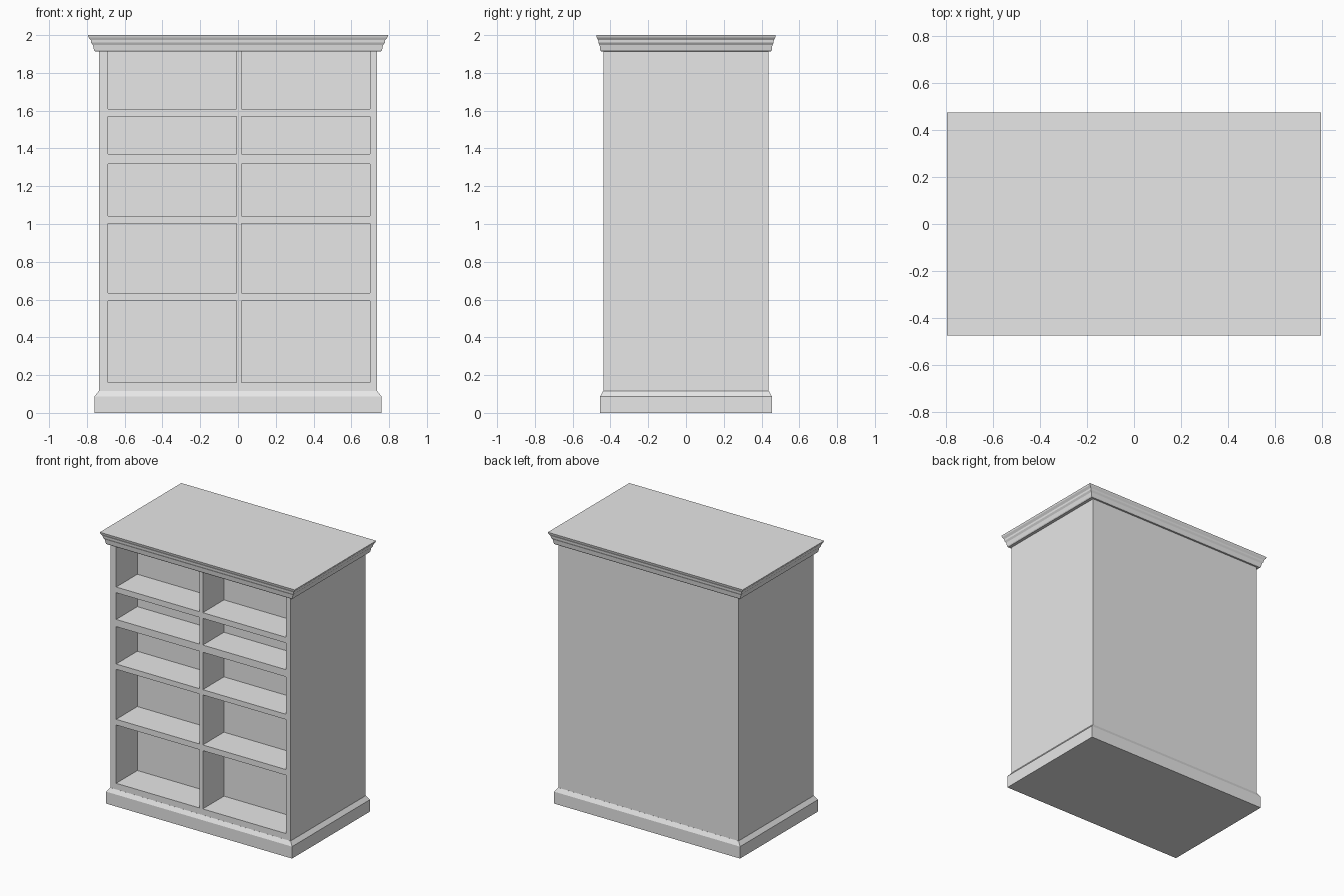
import bpy
import bmesh

default_cube = bpy.data.objects.get("Cube")
if default_cube:
    bpy.data.objects.remove(default_cube, do_unlink=True)

HALF_W, HALF_D = 0.735, 0.4375   # carcass half width and half depth
RECESS = 0.247                   # depth of the open compartments

grey = bpy.data.materials.new("plain_grey")
grey.use_nodes = True
grey.diffuse_color = (0.8, 0.8, 0.8, 1)
grey.node_tree.nodes["Principled BSDF"].inputs["Base Color"].default_value = (0.8, 0.8, 0.8, 1)


def finish(name, bm):
    """Turn a bmesh into a named, flat-shaded object."""
    bmesh.ops.recalc_face_normals(bm, faces=bm.faces)
    mesh = bpy.data.meshes.new(name)
    bm.to_mesh(mesh)
    bm.free()
    mesh.materials.append(grey)
    obj = bpy.data.objects.new(name, mesh)
    bpy.context.collection.objects.link(obj)
    return obj


def moulding(name, profile):
    """Stack of rectangles, each the carcass outline scaled at a height."""
    bm = bmesh.new()
    rings = []
    for z, sx, sy in profile:
        corners = [(-1, -1), (1, -1), (1, 1), (-1, 1)]
        rings.append([bm.verts.new((x * HALF_W * sx, y * HALF_D * sy, z)) for x, y in corners])
    for low, high in zip(rings, rings[1:]):
        for i in range(4):
            j = (i + 1) % 4
            bm.faces.new((low[i], low[j], high[j], high[i]))
    bm.faces.new(rings[0][::-1])
    bm.faces.new(rings[-1])
    return finish(name, bm)


# Carcass: front grid of stiles, shelves and openings
xs = [-HALF_W, -0.688, -0.008, 0.019, 0.699, HALF_W]
zs = [0.08, 0.162, 0.592, 0.634, 1.003, 1.042, 1.318, 1.371, 1.568, 1.61, 1.917, 1.925]
bm = bmesh.new()
grid = [[bm.verts.new((x, -HALF_D, z)) for x in xs] for z in zs]
openings = []
for r in range(len(zs) - 1):
    for c in range(len(xs) - 1):
        face = bm.faces.new((grid[r][c], grid[r][c + 1], grid[r + 1][c + 1], grid[r + 1][c]))
        if r % 2 and c % 2:
            openings.append(face)

# Sides, top, bottom and back from the outer border
border = [e for e in bm.edges if e.is_boundary]
swept = bmesh.ops.extrude_edge_only(bm, edges=border)["geom"]
back_verts = [g for g in swept if isinstance(g, bmesh.types.BMVert)]
bmesh.ops.translate(bm, verts=back_verts, vec=(0, 2 * HALF_D, 0))
bmesh.ops.contextual_create(bm, geom=[e for e in bm.edges if e.is_boundary])

# Push each compartment inward
pushed = bmesh.ops.extrude_discrete_faces(bm, faces=openings)["faces"]
for face in pushed:
    bmesh.ops.translate(bm, verts=face.verts, vec=(0, RECESS, 0))
bmesh.ops.dissolve_limit(bm, angle_limit=0.01, verts=bm.verts, edges=bm.edges)
finish("bookcase_carcass", bm)

# Plinth with a chamfered top edge
moulding("plinth", [(0, 1.033, 1.038), (0.088, 1.033, 1.038), (0.117, 1.001, 1.001)])

# Stepped crown moulding
moulding("crown_moulding", [
    (1.913, 1.03, 1.03), (1.92, 1.037, 1.037), (1.947, 1.045, 1.045),
    (1.96, 1.058, 1.06), (1.973, 1.06, 1.063), (1.988, 1.077, 1.08),
    (2.0, 1.082, 1.086)])
